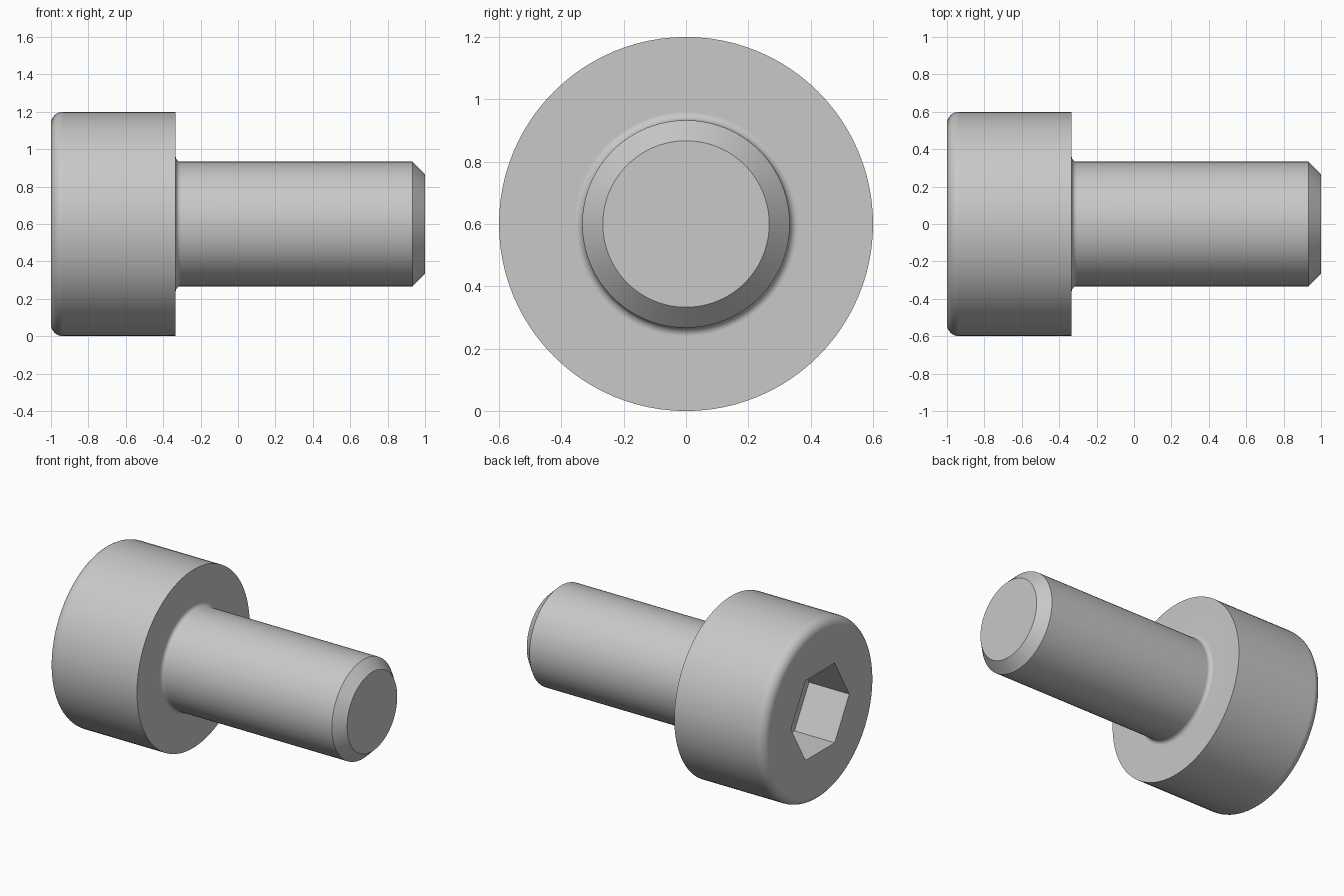
import bpy
import bmesh
from math import sin, cos, pi, radians

cube = bpy.data.objects.get("Cube")
if cube:
    bpy.data.objects.remove(cube, do_unlink=True)

SEGMENTS = 96
HEAD_R, SHANK_R, TIP_R = 0.6, 0.333, 0.267
HEAD_END, CHAMFER_X = -0.333, 0.933
HEAD_ROUND, NECK_ROUND = 0.065, 0.027
SOCKET_R, SOCKET_DEPTH = 0.31, 0.3


def arc(cx, cr, radius, start, end, steps=8):
    """Points (x, r) along an arc in the lathe profile."""
    angles = [radians(start + (end - start) * i / steps) for i in range(steps + 1)]
    return [(cx + radius * cos(a), cr + radius * sin(a)) for a in angles]


def ring(bm, x, r, count):
    """Closed loop of vertices around the screw axis."""
    angles = [2 * pi * i / count for i in range(count)]
    return [bm.verts.new((x, r * cos(a), HEAD_R + r * sin(a))) for a in angles]


def bridge(bm, a, b):
    n = len(a)
    for i in range(n):
        j = (i + 1) % n
        bm.faces.new((a[i], a[j], b[j], b[i]))


def loop_edges(bm, loop):
    return [bm.edges.get((v, loop[i - 1])) for i, v in enumerate(loop)]


# Lathe profile: rounded head, neck fillet, shank and chamfered tip
profile = arc(-1 + HEAD_ROUND, HEAD_R - HEAD_ROUND, HEAD_ROUND, 180, 90)
profile.append((HEAD_END, HEAD_R))
profile += arc(HEAD_END + NECK_ROUND, SHANK_R + NECK_ROUND, NECK_ROUND, 180, 270)
profile += [(CHAMFER_X, SHANK_R), (1, TIP_R)]

bm = bmesh.new()
rings = [ring(bm, x, r, SEGMENTS) for x, r in profile]
for first, second in zip(rings, rings[1:]):
    bridge(bm, first, second)
bm.faces.new(rings[-1])

# Hexagonal socket with a flat floor
mouth = ring(bm, -1, SOCKET_R, 6)
floor = ring(bm, -1 + SOCKET_DEPTH, SOCKET_R, 6)
bridge(bm, mouth, floor)
bm.faces.new(floor)

# Flat head face between the rounded rim and the socket
bmesh.ops.triangle_fill(bm, use_beauty=True, normal=(-1, 0, 0),
                        edges=loop_edges(bm, rings[0]) + loop_edges(bm, mouth))
bmesh.ops.recalc_face_normals(bm, faces=bm.faces[:])

mesh = bpy.data.meshes.new("socket_head_screw")
bm.to_mesh(mesh)
bm.free()
screw = bpy.data.objects.new("socket_head_screw", mesh)
bpy.context.collection.objects.link(screw)

# Plain steel
steel = bpy.data.materials.new("grey steel")
steel.use_nodes = True
colour = (0.58, 0.58, 0.58, 1)
steel.diffuse_color = colour
steel.node_tree.nodes["Principled BSDF"].inputs["Base Color"].default_value = colour
mesh.materials.append(steel)

# Smooth curves with crisp machined edges
bpy.ops.object.select_all(action="DESELECT")
screw.select_set(True)
bpy.context.view_layer.objects.active = screw
bpy.ops.object.shade_smooth_by_angle(angle=radians(30))
weighted = screw.modifiers.new("flat_face_normals", "WEIGHTED_NORMAL")
weighted.keep_sharp = True
